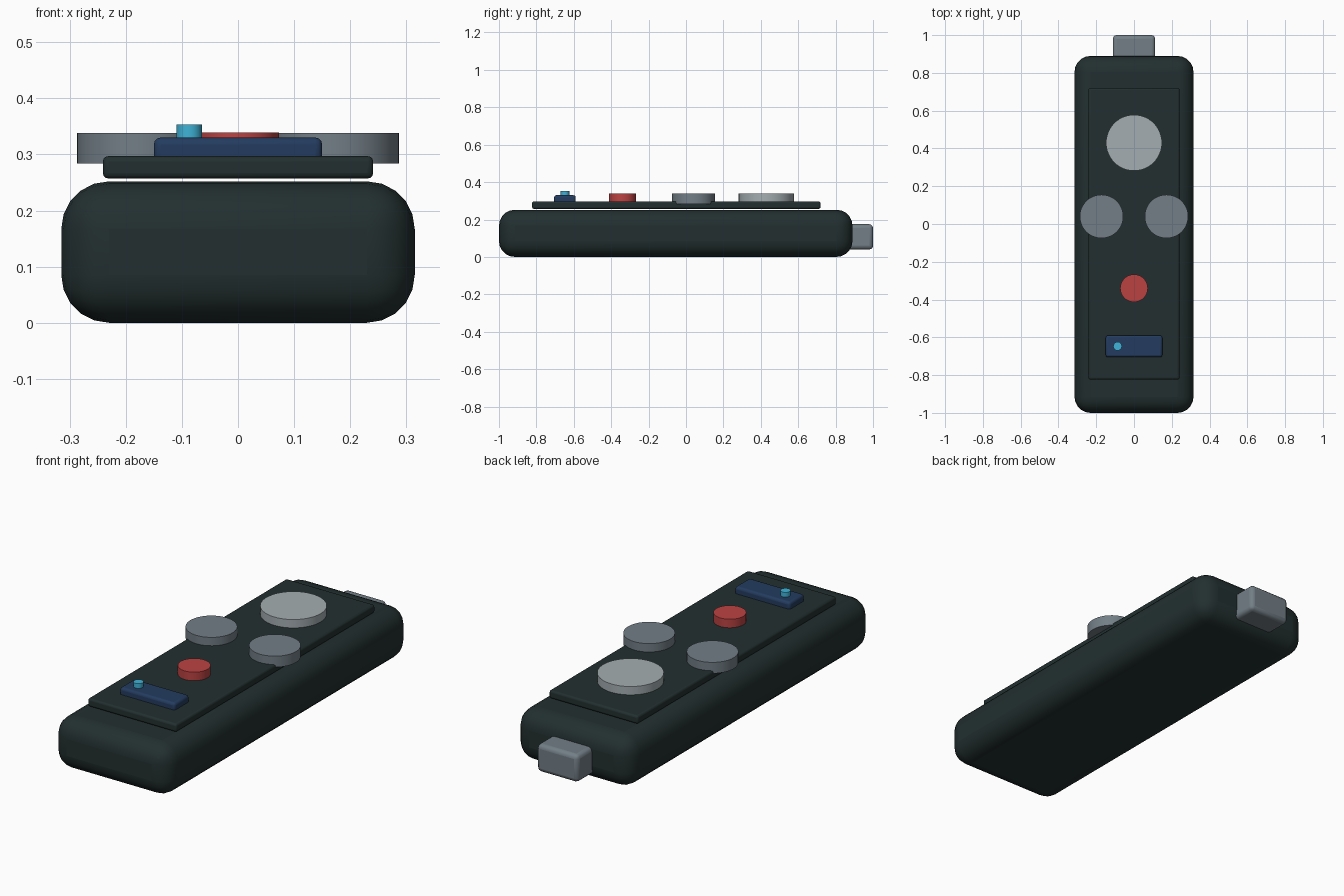
import bpy
import math

if "Cube" in bpy.data.objects:
    bpy.data.objects.remove(bpy.data.objects["Cube"], do_unlink=True)


def material(name, rgb):
    mat = bpy.data.materials.new(name)
    mat.use_nodes = True
    colour = (*rgb, 1)
    mat.diffuse_color = colour
    mat.node_tree.nodes["Principled BSDF"].inputs["Base Color"].default_value = colour
    return mat


charcoal = material("charcoal", (0.016, 0.028, 0.028))
steel = material("steel grey", (0.17, 0.21, 0.24))
silver = material("silver grey", (0.37, 0.42, 0.44))
red = material("red", (0.50, 0.055, 0.055))
navy = material("navy", (0.017, 0.045, 0.115))
cyan = material("cyan", (0.05, 0.45, 0.68))


def finish(name, mat):
    obj = bpy.context.object
    obj.name = name
    obj.data.materials.append(mat)
    bpy.ops.object.shade_smooth_by_angle(angle=math.radians(35))
    return obj


def box(name, mat, low, high, radius, segments):
    """Rounded box between two corners."""
    centre = [(a + b) / 2 for a, b in zip(low, high)]
    bpy.ops.mesh.primitive_cube_add(size=1, location=centre)
    obj = bpy.context.object
    obj.scale = [b - a for a, b in zip(low, high)]
    bpy.ops.object.transform_apply(location=False, rotation=False, scale=True)
    bevel = obj.modifiers.new("rounded edges", "BEVEL")
    bevel.width = radius
    bevel.segments = segments
    return finish(name, mat)


def disc(name, mat, x, y, radius, bottom, top, sides=48):
    """Upright round button."""
    bpy.ops.mesh.primitive_cylinder_add(vertices=sides, radius=radius, depth=top - bottom,
                                        location=(x, y, (bottom + top) / 2))
    return finish(name, mat)


# Casing, raised face plate and rear connector
box("body", charcoal, (-0.315, -1, 0), (0.315, 0.89, 0.252), 0.085, 5)
box("face_plate", charcoal, (-0.241, -0.823, 0.257), (0.241, 0.719, 0.297), 0.01, 3)
box("rear_connector", steel, (-0.112, 0.78, 0.04), (0.112, 1, 0.175), 0.02, 3)

# Buttons
disc("main_dial", silver, 0, 0.43, 0.148, 0.284, 0.338)
for side, x in (("left", 0.172), ("right", -0.172)):
    disc(side + "_button", steel, x, 0.04, 0.115, 0.284, 0.338)
disc("red_button", red, 0, -0.34, 0.073, 0.284, 0.339)

# Indicator bar with its small lamp
box("indicator_bar", navy, (-0.15, -0.705, 0.284), (0.15, -0.59, 0.33), 0.012, 3)
disc("indicator_lamp", cyan, -0.087, -0.647, 0.023, 0.32, 0.353, 16)
